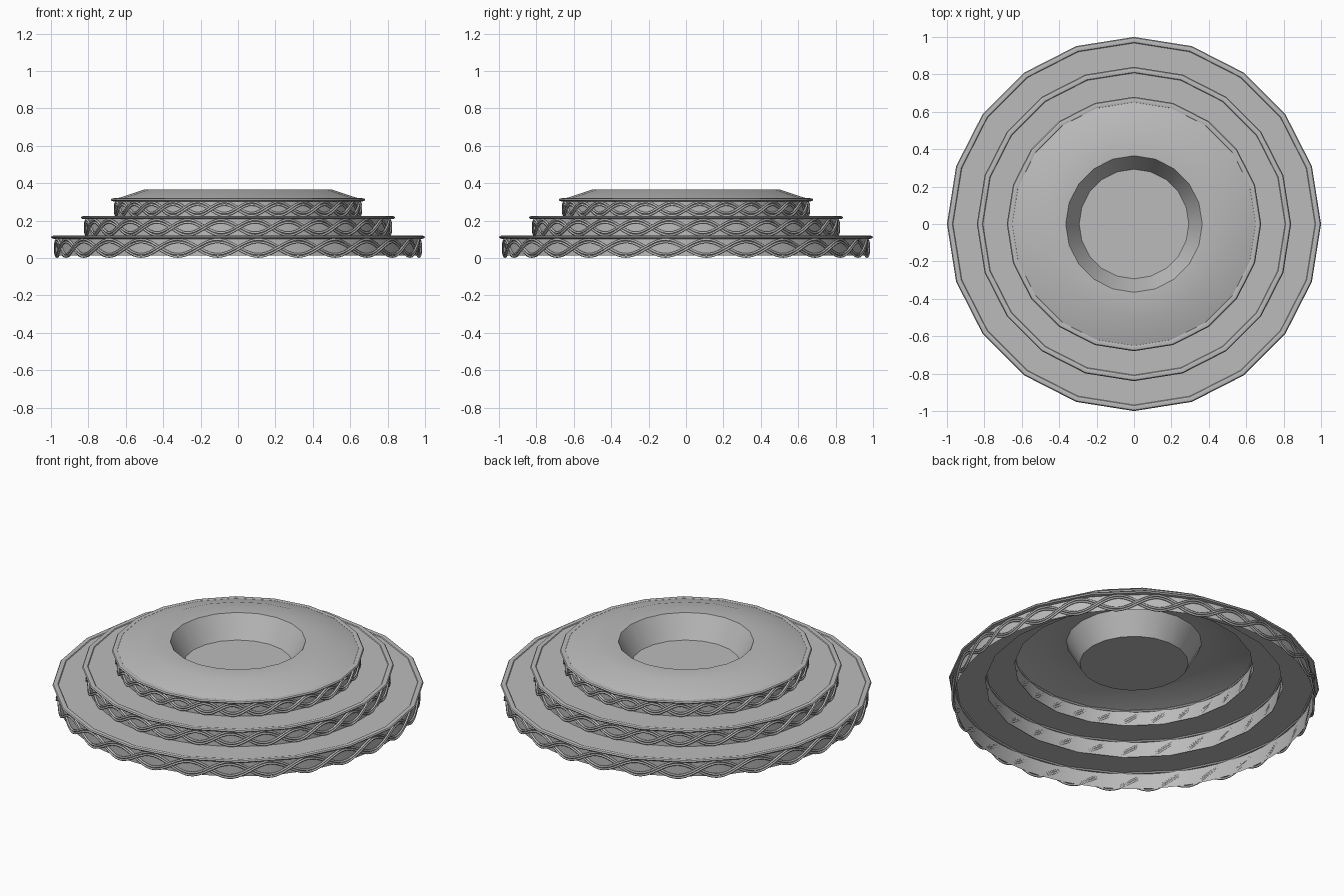
import bpy
import bmesh
from math import sin, cos, pi, tau

cube = bpy.data.objects.get("Cube")
if cube:
    bpy.data.objects.remove(cube, do_unlink=True)

stone = bpy.data.materials.new("grey_stone")
stone.use_nodes = True
GREY = (0.5, 0.5, 0.5, 1)
stone.diffuse_color = GREY
stone.node_tree.nodes["Principled BSDF"].inputs["Base Color"].default_value = GREY


def finish(obj):
    obj.data.materials.append(stone)
    bpy.context.collection.objects.link(obj)


def lathe(name, profile, sides, closed=False):
    """Revolve (radius, height) points around z; a radius of 0 becomes a pole."""
    bm = bmesh.new()
    rings = []
    for r, z in profile:
        if r == 0:
            rings.append([bm.verts.new((0, 0, z))] * sides)
        else:
            rings.append([bm.verts.new((r * sin(tau * i / sides), -r * cos(tau * i / sides), z))
                          for i in range(sides)])
    pairs = list(zip(rings, rings[1:]))
    if closed:
        pairs.append((rings[-1], rings[0]))
    for a, b in pairs:
        for i in range(sides):
            j = (i + 1) % sides
            quad = [a[i], a[j], b[j], b[i]]
            bm.faces.new(list(dict.fromkeys(quad)))
    mesh = bpy.data.meshes.new(name)
    bm.to_mesh(mesh)
    bm.free()
    obj = bpy.data.objects.new(name, mesh)
    finish(obj)
    bpy.ops.object.select_all(action="DESELECT")
    obj.select_set(True)
    bpy.context.view_layer.objects.active = obj
    bpy.ops.object.shade_smooth_by_angle()
    return obj


def strand(name, radius, mid, height, phase, shift, lenses=28, steps=280):
    """Closed wavy cord that weaves in and out around one tier."""
    thick = 0.006
    curve = bpy.data.curves.new(name, "CURVE")
    curve.dimensions = "3D"
    curve.bevel_depth = thick
    curve.bevel_resolution = 1
    spline = curve.splines.new("POLY")
    spline.points.add(steps - 1)
    spline.use_cyclic_u = True
    amp = height / 2 - thick - abs(shift)
    for i, p in enumerate(spline.points):
        a = tau * i / steps
        wave = a * lenses / 2 + phase
        r = radius + 0.004 * cos(wave)
        p.co = (r * sin(a), -r * cos(a), mid + shift + amp * sin(wave), 1)
    finish(bpy.data.objects.new(name, curve))


# Tiers: outer radius, bottom and top of the wall
TIERS = [("lower", 1.0, 0.0, 0.105), ("middle", 0.84, 0.115, 0.21), ("upper", 0.68, 0.22, 0.305)]

for n, (tier, R, low, high) in enumerate(TIERS):
    wall = R - 0.033
    # Thin open wall behind the cords
    lathe(tier + "_wall", [(wall, low + 0.012 * (n == 0)), (wall, high + 0.005)], 80)
    # Rounded lip along the top edge
    lip = [(R - 0.017 + 0.017 * cos(tau * k / 8), high + 0.006 + 0.009 * sin(tau * k / 8))
           for k in range(8)]
    lathe(tier + "_lip", lip, 20, closed=True)
    # Flat tread reaching in to the next wall
    if n < 2:
        inner = TIERS[n + 1][1] - 0.036
        lathe(tier + "_tread", [(R - 0.015, high + 0.008), (inner, high + 0.008)], 20)
    # Two pairs of interlaced cords
    for k, phase in enumerate((0, pi)):
        for side in (-1, 1):
            label = f"{tier}_cord_{k + 1}_{'top' if side > 0 else 'bottom'}"
            strand(label, R - 0.026, (low + high) / 2, high - low, phase, side * 0.007)

# Sloped cap with a sunken bowl
lathe("cap_and_bowl", [(0.665, 0.312), (0.5, 0.366), (0.365, 0.366), (0.293, 0.235), (0, 0.235)], 20)
